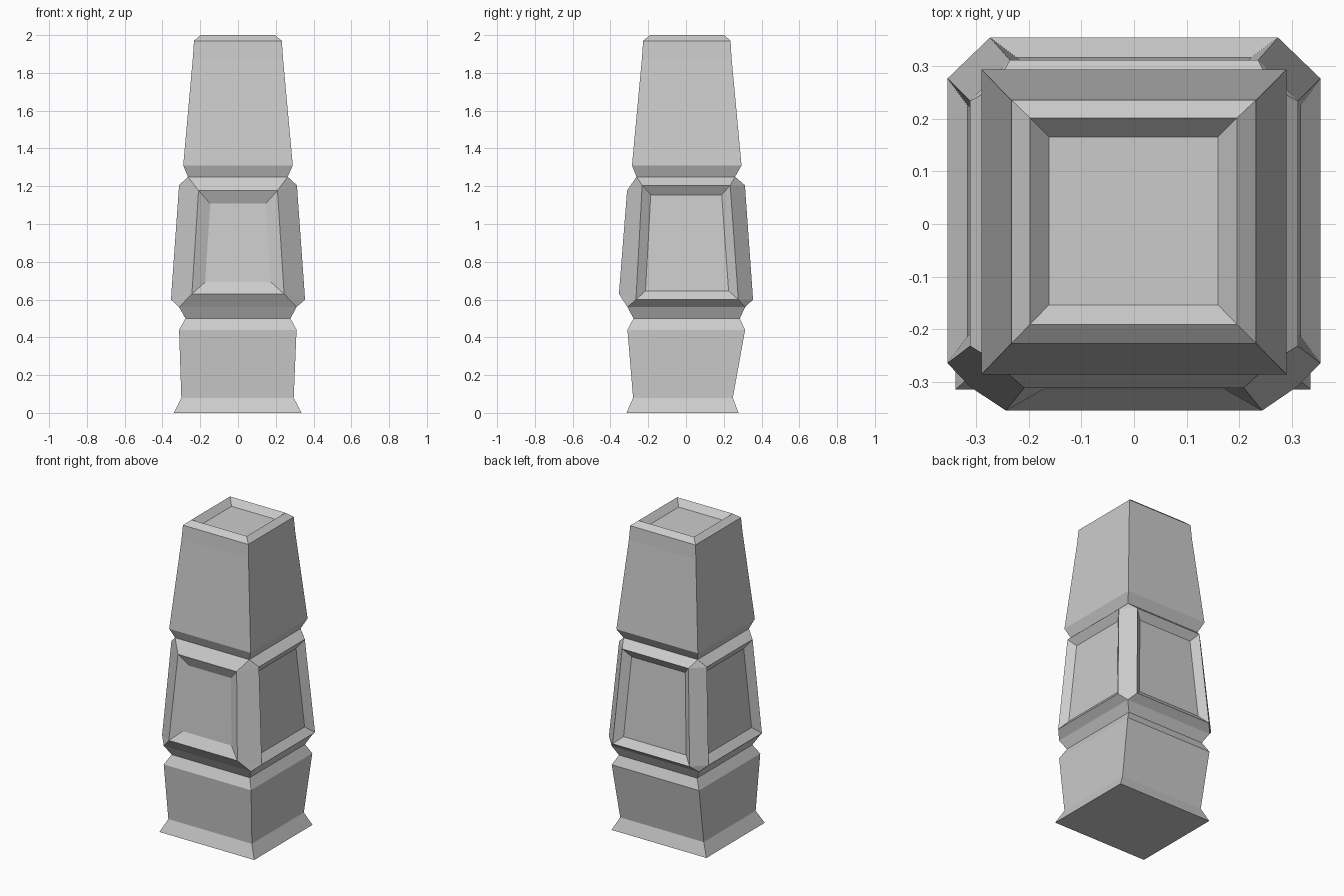
import bpy, bmesh

if "Cube" in bpy.data.objects:
    bpy.data.objects.remove(bpy.data.objects["Cube"])


def finish(bm, name):
    bmesh.ops.recalc_face_normals(bm, faces=bm.faces)
    me = bpy.data.meshes.new(name)
    bm.to_mesh(me)
    bm.free()
    ob = bpy.data.objects.new(name, me)
    bpy.context.collection.objects.link(ob)
    return ob


def rect(bm, x0, x1, y0, y1, z):
    return [bm.verts.new(p) for p in ((x0, y0, z), (x1, y0, z), (x1, y1, z), (x0, y1, z))]


def loft(name, sections, cap_bottom=False, cap_top=False):
    """Stack rectangular sections (x0, x1, y0, y1, z)."""
    bm = bmesh.new()
    rings = [rect(bm, *s) for s in sections]
    for a, b in zip(rings, rings[1:]):
        for i in range(4):
            j = (i + 1) % 4
            bm.faces.new((a[i], a[j], b[j], b[i]))
    if cap_bottom:
        bm.faces.new(rings[0][::-1])
    if cap_top:
        bm.faces.new(rings[-1])
    return finish(bm, name)


# Flared base with a groove above it
loft("base", [
    (-.34, .336, -.315, .278, 0),
    (-.30, .295, -.28, .248, .08),
    (-.312, .31, -.31, .313, .44),
    (-.278, .278, -.278, .285, .50),
    (-.312, .31, -.31, .313, .56),
], cap_bottom=True)

# Tapered upper block with chamfered rim and sunken top
loft("upper_block", [
    (-.265, .263, -.262, .26, 1.25),
    (-.29, .29, -.286, .294, 1.31),
    (-.239, .238, -.233, .241, 1.88),
    (-.233, .232, -.227, .236, 1.97),
    (-.198, .196, -.191, .202, 2.0),
    (-.162, .16, -.154, .166, 1.96),
], cap_top=True)


# Middle block: octagonal, with a square collar at each end
def octagon(bm, r, fw, sw0, sw1, bw, z_front, z_other):
    pts = ((-fw, -r, z_front), (fw, -r, z_front),
           (r, -sw0, z_other), (r, sw1, z_other),
           (bw, r, z_other), (-bw, r, z_other),
           (-r, sw1, z_other), (-r, -sw0, z_other))
    return [bm.verts.new(p) for p in pts]


bm = bmesh.new()
bottom = rect(bm, -.312, .31, -.31, .313, .56)
low = octagon(bm, .355, .244, .265, .277, .274, .63, .60)
high = octagon(bm, .312, .209, .232, .234, .236, 1.177, 1.205)
top = rect(bm, -.265, .263, -.262, .26, 1.25)
panels = []
for i in range(8):
    j = (i + 1) % 8
    f = bm.faces.new((low[i], low[j], high[j], high[i]))
    if i % 2 == 0:
        panels.append(f)
for square, ring in ((bottom, low), (top, high)):
    for k in range(4):
        n = (k + 1) % 4
        bm.faces.new((square[k], square[n], ring[2 * k + 1], ring[2 * k]))
        bm.faces.new((square[n], ring[(2 * k + 2) % 8], ring[2 * k + 1]))
bmesh.ops.recalc_face_normals(bm, faces=bm.faces)
# Recessed panels: wide bevel in front, narrower on the other sides
for k, f in enumerate(panels):
    bmesh.ops.inset_individual(bm, faces=[f], thickness=.066 if k == 0 else .048,
                               depth=-.035, use_even_offset=True)
finish(bm, "panelled_middle")
